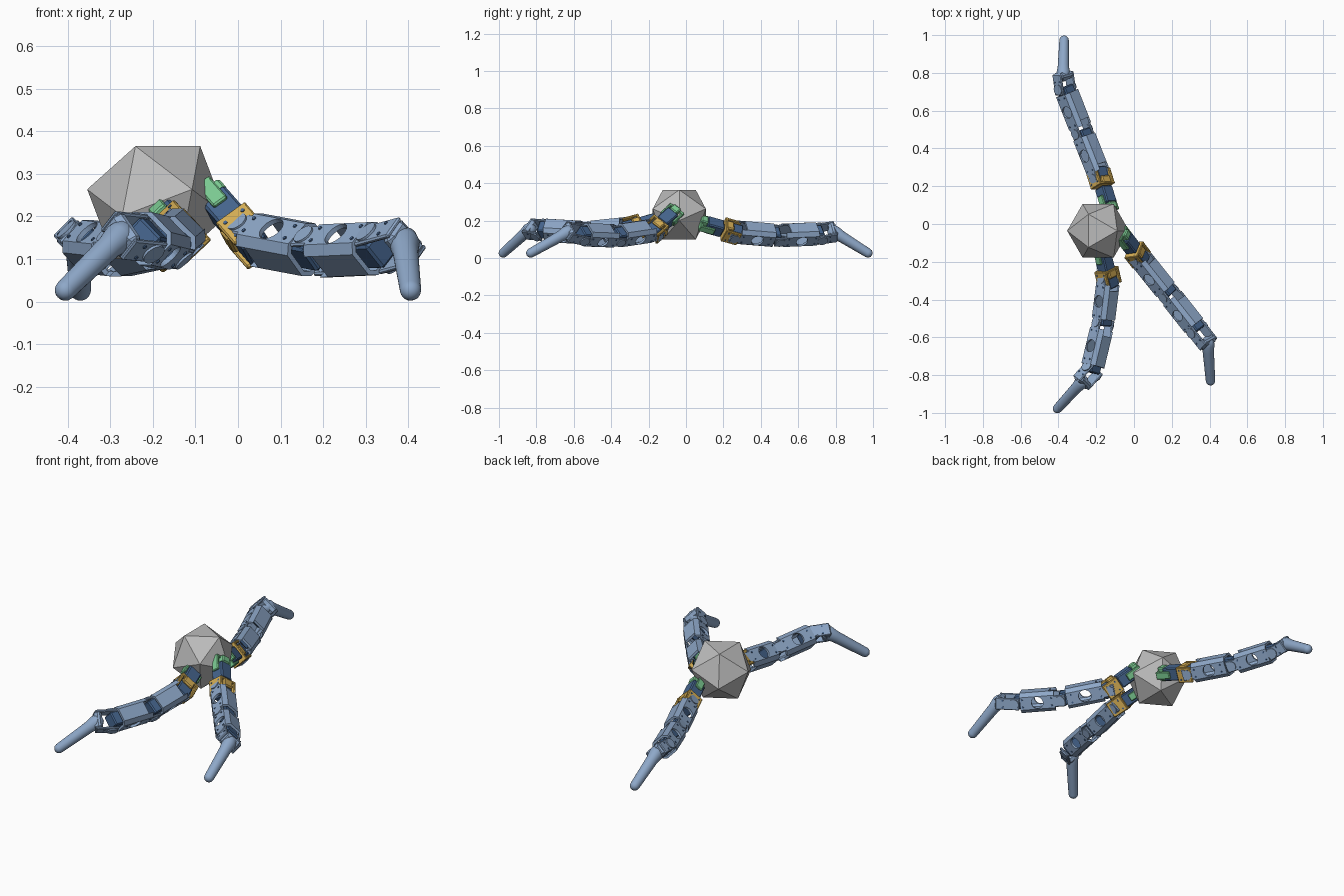
import bpy, bmesh, math
from mathutils import Matrix, Vector

if "Cube" in bpy.data.objects:
    bpy.data.objects.remove(bpy.data.objects["Cube"], do_unlink=True)


def material(name, rgb):
    m = bpy.data.materials.new(name)
    m.use_nodes = True
    m.diffuse_color = (*rgb, 1)
    m.node_tree.nodes["Principled BSDF"].inputs["Base Color"].default_value = (*rgb, 1)
    return m


STEEL = material("steel blue", (0.27, 0.39, 0.58))
NAVY = material("dark blue", (0.06, 0.13, 0.27))
YELLOW = material("yellow", (0.66, 0.42, 0.09))
GREEN = material("green", (0.20, 0.60, 0.29))
GREY = material("grey", (0.50, 0.50, 0.50))


def place(name, bm, mat, matrix=Matrix(), smooth=False):
    bmesh.ops.recalc_face_normals(bm, faces=bm.faces)
    mesh = bpy.data.meshes.new(name)
    bm.to_mesh(mesh)
    bm.free()
    mesh.materials.append(mat)
    ob = bpy.data.objects.new(name, mesh)
    bpy.context.collection.objects.link(ob)
    ob.matrix_world = matrix
    if smooth:
        bpy.ops.object.select_all(action="DESELECT")
        ob.select_set(True)
        bpy.context.view_layer.objects.active = ob
        bpy.ops.object.shade_smooth_by_angle(angle=math.radians(40))
    return ob


def add_box(bm, centre, size, bevel=0.0, lengthwise=False):
    part = bmesh.ops.create_cube(bm, size=1, matrix=Matrix.LocRotScale(
        Vector(centre), None, Vector(size)))
    if bevel:
        edges = {e for v in part["verts"] for e in v.link_edges}
        if lengthwise:
            edges = [e for e in edges
                     if abs(e.verts[0].co.x - e.verts[1].co.x) > size[0] / 2]
        bmesh.ops.bevel(bm, geom=list(edges), offset=bevel, segments=1,
                        affect="EDGES", profile=0.5)


def add_pin(bm, centre, radius, depth, sides=20):
    bmesh.ops.create_cone(bm, cap_ends=True, segments=sides, radius1=radius,
                          radius2=radius, depth=depth,
                          matrix=Matrix.Translation(centre))


def box(name, centre, size, mat, matrix, bevel=0.006):
    bm = bmesh.new()
    add_box(bm, centre, size, bevel)
    return place(name, bm, mat, matrix)


def bracket(name, x0, x1, width, gap, mat, matrix, thick=0.014):
    # U shape: a base plate with two cheeks reaching forward
    bm = bmesh.new()
    add_box(bm, (x0 + thick / 2, 0, 0), (thick, width, gap + thick), 0.003)
    for s in (-1, 1):
        add_box(bm, ((x0 + x1) / 2, 0, s * gap / 2), (x1 - x0, width, thick), 0.004)
    return place(name, bm, mat, matrix)


def screws(name, points, z, matrix):
    bm = bmesh.new()
    for x, y in points:
        for s in (-1, 1):
            add_pin(bm, (x, y, s * z), 0.005, 0.004, 8)
    place(name, bm, NAVY, matrix)


def frame(p, q):
    # x runs along the limb, z is the diagonal hole axis leaning toward -x
    ax = (q - p).normalized()
    side = ax.cross(Vector((0, 0, 1))).normalized()
    if side.x > 0:
        side = -side
    up = Vector((0, 0, 1))
    up = (up - ax * up.dot(ax)).normalized()
    az = (up + side).normalized()
    ay = az.cross(ax)
    m = Matrix((ax, ay, az)).transposed().to_4x4()
    m.translation = p
    return m


# Faceted body resting on a face, one corner of the top face toward +x
bm = bmesh.new()
bmesh.ops.create_icosphere(bm, subdivisions=1, radius=0.167)
bm.faces.ensure_lookup_table()
top = bm.faces[0]
nz = top.normal.copy()
nx = (top.verts[0].co - top.calc_center_median()).normalized()
bm.transform(Matrix((nx, nz.cross(nx), nz)).to_4x4())
place("body", bm, GREY, Matrix.Translation((-0.19, -0.036, 0.232)))

# Hollow link shell, cut once and shared by every limb
LINK = 0.25
bm = bmesh.new()
add_box(bm, (LINK / 2, 0, 0), (0.19, 0.108, 0.108), 0.02, True)
shell = place("link_shell", bm, STEEL)
cutters = []
bm = bmesh.new()
add_box(bm, (LINK / 2, 0, 0), (0.4, 0.084, 0.084), 0.012, True)
cutters.append(place("bore_cutter", bm, STEEL))
bm = bmesh.new()
add_pin(bm, (LINK / 2, 0, 0), 0.032, 0.3, 28)
cutters.append(place("hole_cutter", bm, STEEL))
bm = bmesh.new()
add_box(bm, (0.02, 0, 0), (0.08, 0.3, 0.066))
cutters.append(place("slot_cutter", bm, STEEL))
for c in cutters:
    c.hide_render = True
    mod = shell.modifiers.new("cut", "BOOLEAN")
    mod.operation = "DIFFERENCE"
    mod.solver = "EXACT"
    mod.object = c
bpy.context.view_layer.update()
link_mesh = bpy.data.meshes.new_from_object(
    shell.evaluated_get(bpy.context.evaluated_depsgraph_get()))
for ob in cutters + [shell]:
    bpy.data.objects.remove(ob, do_unlink=True)


def link(name, p, q):
    m = frame(p, q)
    m_len = (q - p).length
    ob = bpy.data.objects.new(name + "_shell", link_mesh)
    bpy.context.collection.objects.link(ob)
    ob.matrix_world = m @ Matrix.Diagonal((m_len / LINK, 1, 1, 1))
    # Ears and pivot discs around the near joint
    bm = bmesh.new()
    for s in (-1, 1):
        add_box(bm, (0.015, 0, s * 0.048), (0.09, 0.062, 0.012), 0.004)
        add_pin(bm, (0, 0, s * 0.05), 0.026, 0.018)
    place(name + "_ears", bm, STEEL, m)
    screws(name + "_screws", [(0.045, 0.02), (0.045, -0.02), (0.2, 0.02),
                              (0.2, -0.02)], 0.055, m)
    # Motor filling the far end
    box(name + "_motor", (m_len - 0.03, 0, 0), (0.075, 0.066, 0.074), NAVY, m)


def finger(name, elbow, tip):
    # Tapered rod with a domed end, turned about its own axis
    length = (tip - elbow).length
    prof = [(-0.034, 0), (-0.03, 0.018), (-0.015, 0.032), (0.01, 0.036),
            (0.05, 0.030), (length, 0.025)]
    prof += [(length + 0.025 * math.sin(a), 0.025 * math.cos(a))
             for a in (math.pi / 8 * i for i in range(1, 5))]
    bm = bmesh.new()
    vs = [bm.verts.new((x, r, 0)) for x, r in prof]
    es = [bm.edges.new(pair) for pair in zip(vs, vs[1:])]
    bmesh.ops.spin(bm, geom=vs + es, cent=(0, 0, 0), axis=(1, 0, 0),
                   angle=math.tau, steps=24)
    bmesh.ops.remove_doubles(bm, verts=bm.verts, dist=1e-5)
    place(name, bm, STEEL, frame(elbow, tip), True)


# Joint positions: root, hip, middle, knee, elbow, tip
LIMBS = {
    "back": [(-0.13, 0.09, 0.185), (-0.18, 0.25, 0.14), (-0.275, 0.49, 0.12),
             (-0.365, 0.72, 0.13), (-0.375, 0.79, 0.14), (-0.37, 0.973, 0.027)],
    "front_right": [(-0.17, -0.14, 0.20), (-0.135, -0.29, 0.16), (-0.165, -0.53, 0.135),
                    (-0.225, -0.78, 0.15), (-0.275, -0.835, 0.155), (-0.405, -0.977, 0.027)],
    "front_left": [(-0.06, -0.06, 0.245), (0.025, -0.17, 0.148), (0.185, -0.37, 0.118),
                   (0.335, -0.56, 0.125), (0.39, -0.63, 0.14), (0.405, -0.83, 0.027)],
}

for limb, points in LIMBS.items():
    root, hip, middle, knee, elbow, tip = map(Vector, points)

    # Shoulder: green mount, motor, yellow bracket
    m = frame(root, hip)
    reach = (hip - root).length
    bracket(limb + "_mount", -0.02, 0.065, 0.04, 0.084, GREEN, m)
    box(limb + "_mount_block", (0.0, 0, 0), (0.04, 0.075, 0.05), GREEN, m)
    box(limb + "_shoulder_motor", (0.065, 0, 0), (0.095, 0.07, 0.072), NAVY, m)
    bracket(limb + "_hip_bracket", reach - 0.055, reach + 0.035, 0.085, 0.094, YELLOW, m)
    box(limb + "_hip_block", (reach - 0.03, 0, 0), (0.045, 0.09, 0.06), YELLOW, m)
    box(limb + "_hip_motor", (reach + 0.015, 0, 0), (0.07, 0.066, 0.074), NAVY, m)
    screws(limb + "_hip_screws", [(reach + dx, dy) for dx in (-0.035, 0.015)
                                  for dy in (-0.025, 0.025)], 0.054, m)

    link(limb + "_upper_link", hip, middle)
    link(limb + "_lower_link", middle, knee)

    # Knee: clevis around the motor, then the rod
    m = frame(knee, elbow)
    gap = (elbow - knee).length
    bm = bmesh.new()
    for s in (-1, 1):
        add_box(bm, (gap / 2 - 0.01, 0, s * 0.046), (gap + 0.04, 0.064, 0.012), 0.004)
        add_pin(bm, (0, 0, s * 0.05), 0.028, 0.016)
    add_box(bm, (gap - 0.004, 0, 0), (0.04, 0.07, 0.1), 0.014)
    place(limb + "_knee_clevis", bm, STEEL, m)
    screws(limb + "_knee_screws", [(gap - 0.03, 0.018), (gap - 0.03, -0.018)], 0.053, m)
    finger(limb + "_finger", elbow, tip)
